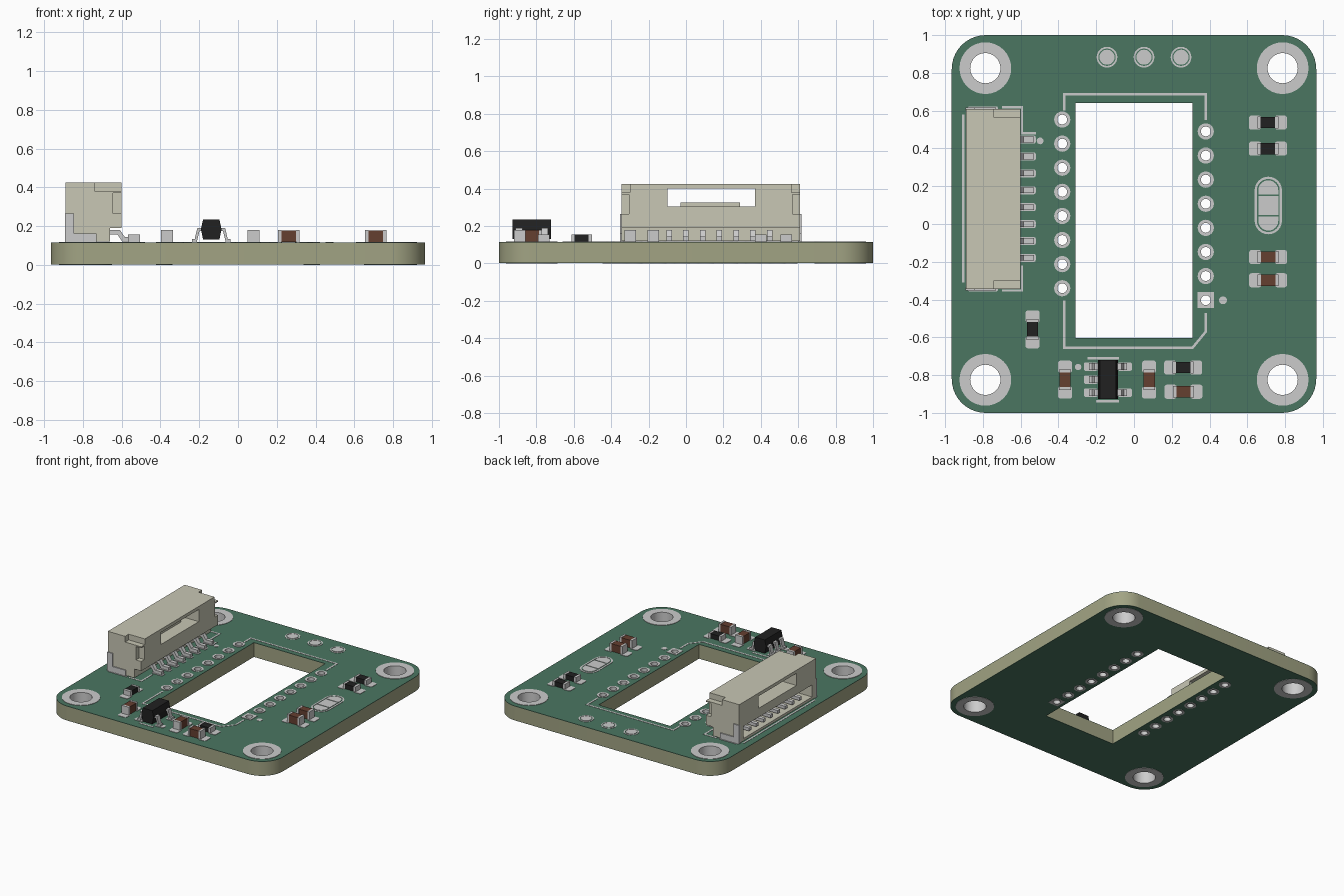
import bpy, bmesh, math
from mathutils import Vector

if "Cube" in bpy.data.objects:
    bpy.data.objects.remove(bpy.data.objects["Cube"])


def material(name, r, g, b):
    m = bpy.data.materials.new(name)
    m.diffuse_color = (r, g, b, 1)
    m.use_nodes = True
    m.node_tree.nodes["Principled BSDF"].inputs["Base Color"].default_value = m.diffuse_color
    return m


GREEN = material("solder_mask_green", 0.07, 0.18, 0.12)
OLIVE = material("laminate_olive", 0.36, 0.37, 0.23)
CREAM = material("connector_cream", 0.58, 0.57, 0.46)
BLACK = material("chip_black", 0.015, 0.015, 0.015)
BROWN = material("ceramic_brown", 0.13, 0.05, 0.03)


def finish(name, bm, mat=None, smooth=False):
    bmesh.ops.recalc_face_normals(bm, faces=bm.faces[:])
    me = bpy.data.meshes.new(name)
    bm.to_mesh(me)
    bm.free()
    ob = bpy.data.objects.new(name, me)
    bpy.context.collection.objects.link(ob)
    if mat:
        me.materials.append(mat)
    if smooth:
        bpy.ops.object.select_all(action='DESELECT')
        ob.select_set(True)
        bpy.context.view_layer.objects.active = ob
        bpy.ops.object.shade_smooth_by_angle(angle=math.radians(35))
    return ob


# ---- flat outlines ----
def circle(x, y, r, n=24):
    return [(x + r * math.cos(2 * math.pi * i / n), y + r * math.sin(2 * math.pi * i / n)) for i in range(n)]


def rrect(x, y, w, h, r=0.0, n=6):
    if r == 0:
        return [(x + sx * w / 2, y + sy * h / 2) for sx, sy in ((1, 1), (-1, 1), (-1, -1), (1, -1))]
    pts = []
    for k, (sx, sy) in enumerate(((1, 1), (-1, 1), (-1, -1), (1, -1))):
        for i in range(n + 1):
            a = math.pi / 2 * (k + i / n)
            pts.append((x + sx * (w / 2 - r) + r * math.cos(a), y + sy * (h / 2 - r) + r * math.sin(a)))
    return pts


def stroke(path, w):
    """Closed outline of a mitred line of width w."""
    p = [Vector(q) for q in path]
    norm = [Vector((a.y - b.y, b.x - a.x)).normalized() for a, b in zip(p, p[1:])]
    left, right = [], []
    for i, q in enumerate(p):
        n1, n2 = norm[max(i - 1, 0)], norm[min(i, len(norm) - 1)]
        off = (n1 + n2) / (1 + n1.dot(n2)) * w / 2
        left.append(tuple(q + off))
        right.append(tuple(q - off))
    return left + right[::-1]


def plate(name, shapes, mat=None, smooth=True):
    """Each shape: (z0, z1, outer loop, hole loops...)."""
    bm = bmesh.new()
    for z0, z1, *loops in shapes:
        edges = []
        for loop in loops:
            vs = [bm.verts.new((x, y, z0)) for x, y in loop]
            if len(loops) == 1:
                faces = [bm.faces.new(vs)]
            else:
                edges += [bm.edges.new((vs[i - 1], vs[i])) for i in range(len(vs))]
        if edges:
            res = bmesh.ops.triangle_fill(bm, use_beauty=True, edges=edges, normal=(0, 0, 1))
            faces = [f for f in res["geom"] if isinstance(f, bmesh.types.BMFace)]
        ext = bmesh.ops.extrude_face_region(bm, geom=faces, use_keep_orig=True)
        top = [v for v in ext["geom"] if isinstance(v, bmesh.types.BMVert)]
        bmesh.ops.translate(bm, verts=top, vec=(0, 0, z1 - z0))
    return finish(name, bm, mat, smooth)


def solid(name, prisms, mat=None):
    """Each prism: (xz profile, y0, y1)."""
    bm = bmesh.new()
    for prof, y0, y1 in prisms:
        a = [bm.verts.new((x, y0, z)) for x, z in prof]
        b = [bm.verts.new((x, y1, z)) for x, z in prof]
        bm.faces.new(a)
        bm.faces.new(b[::-1])
        for i in range(len(a)):
            bm.faces.new((a[i - 1], b[i - 1], b[i], a[i]))
    return finish(name, bm, mat)


def box(x0, x1, y0, y1, z0, z1):
    return ([(x0, z0), (x1, z0), (x1, z1), (x0, z1)], y0, y1)


# ---- circuit board with drilled holes and the central window ----
MOUNTS = [(sx * 0.787, sy * 0.825) for sx in (-1, 1) for sy in (-1, 1)]
PINS = [(-0.38, 0.553 - 0.1276 * i) for i in range(8)] + [(0.38, 0.49 - 0.1276 * i) for i in range(8)]
outline = rrect(0, 0, 1.93, 2.0, 0.18, 10)
holes = [rrect(0, 0.018, 0.62, 1.245)]
holes += [circle(x, y, 0.086, 32) for x, y in MOUNTS] + [circle(x, y, 0.032) for x, y in PINS]
TOP = 0.115
plate("board_core", [(0.004, 0.112, outline, *holes)], OLIVE)
plate("solder_mask_top", [(0.112, TOP, outline, *holes)], GREEN)
plate("solder_mask_bottom", [(0.002, 0.004, outline, *holes)], GREEN)


# ---- plated holes: barrel plus a ring on each side ----
def plated(x, y, r, wall, pad, n):
    return [(0, 0.118, circle(x, y, r + wall, n), circle(x, y, r, n)),
            (TOP, 0.118, pad, circle(x, y, r + wall, n)),
            (0, 0.002, pad, circle(x, y, r + wall, n))]


rings = []
for x, y in MOUNTS:
    rings += plated(x, y, 0.08, 0.006, circle(x, y, 0.137, 32), 32)
plate("mounting_hole_rings", rings)
rings = []
for i, (x, y) in enumerate(PINS):
    rings += plated(x, y, 0.026, 0.006, rrect(x, y, 0.085, 0.085) if i == 15 else circle(x, y, 0.043), 24)
plate("pin_hole_rings", rings)

# ---- part positions ----
RESISTORS = [(0.709, 0.537, 0), (0.709, 0.399, 0), (0.26, -0.76, 0), (-0.537, -0.558, 1)]
CAPACITORS = [(0.71, -0.175, 0), (0.71, -0.298, 0), (0.262, -0.888, 0), (-0.365, -0.824, 1), (0.08, -0.824, 1)]
TEST = [(-0.143, 0.883), (0.053, 0.883), (0.249, 0.883)]
LEAD_Y = [0.447 - 0.0895 * i for i in range(8)]
RX, RY = -0.138, -0.824
REG_LEADS = [(-1, -0.069), (-1, 0), (-1, 0.069), (1, -0.069), (1, 0.069)]
JX, JY = 0.711, 0.098

# ---- flat solder pads ----
pads = [circle(x, y, 0.04) for x, y in TEST]
for x, y, up in RESISTORS + CAPACITORS:
    for s in (-0.068, 0.068):
        pads.append(rrect(x, y + s, 0.075, 0.066, 0.015) if up else rrect(x + s, y, 0.066, 0.075, 0.015))
pads += [rrect(-0.565, y, 0.09, 0.042, 0.01) for y in LEAD_Y]
pads += [rrect(RX + 0.09 * s, RY + dy, 0.075, 0.045, 0.01) for s, dy in REG_LEADS]
pads.append(rrect(JX, JY, 0.106, 0.1))
for s in (-1, 1):
    arc = [(JX + 0.053 * math.cos(math.pi * i / 16), JY + s * (0.08 + 0.053 * math.sin(math.pi * i / 16)))
           for i in range(17)]
    pads.append(arc + [(JX - 0.053, JY + s * 0.058), (JX + 0.053, JY + s * 0.058)])
    pads.append(rrect(-0.8, 0.133 + s * 0.465, 0.16, 0.05, 0.01))
plate("solder_pads", [(TOP, 0.118, p) for p in pads])

# ---- printed outlines and marker dots ----
lines = [[(-0.37, 0.6), (-0.37, 0.687), (0.38, 0.687), (0.38, 0.55)],
         [(-0.37, -0.405), (-0.37, -0.655), (0.31, -0.655), (0.38, -0.57), (0.38, -0.47)],
         [(-0.7, 0.617), (-0.593, 0.617), (-0.593, 0.48), (-0.52, 0.48)],
         [(-0.7, -0.352), (-0.593, -0.352), (-0.593, -0.22)],
         [(-0.905, 0.58), (-0.905, -0.31)],
         [(-0.245, -0.71), (-0.08, -0.71)], [(-0.2, -0.938), (-0.08, -0.938)]]
marks = [(TOP, 0.117, stroke(p, 0.013)) for p in lines]
marks += [(TOP, 0.117, circle(x, y, r)) for x, y, r in ((-0.497, 0.44, 0.018), (0.471, -0.404, 0.021),
                                                       (-0.296, -0.757, 0.017))]
marks += [(TOP, 0.117, circle(x, y, 0.055), circle(x, y, 0.046)) for x, y in TEST]
marks.append((TOP, 0.117, rrect(JX, JY, 0.145, 0.305, 0.072), rrect(JX, JY, 0.121, 0.281, 0.06)))
plate("printed_marks", marks)


# ---- chip resistors and capacitors ----
def chips(name, places, height, mat):
    bodies, caps = [], []
    z = 0.118
    for x, y, up in places:
        def b(l0, l1, w, h):
            return box(x - w, x + w, y + l0, y + l1, z, h) if up else box(x + l0, x + l1, y - w, y + w, z, h)
        bodies.append(b(-0.038, 0.038, 0.03, z + height))
        for s in (-1, 1):
            l = sorted((s * 0.038, s * 0.055))
            caps.append(b(l[0], l[1], 0.031, z + height + 0.002))
    solid(name + "_bodies", bodies, mat)
    solid(name + "_end_caps", caps)


chips("resistor", RESISTORS, 0.036, BLACK)
chips("capacitor", CAPACITORS, 0.06, BROWN)

# ---- five-legged regulator chip ----
solid("regulator_body", [([(RX + a, z) for a, z in ((-0.053, 0.185), (-0.042, 0.235), (0.042, 0.235),
                          (0.053, 0.185), (0.042, 0.13), (-0.042, 0.13))], RY - 0.103, RY + 0.103)], BLACK)
solid("regulator_legs", [(stroke([(RX + s * a, z) for a, z in ((0.045, 0.183), (0.066, 0.183), (0.08, 0.126),
                         (0.1, 0.126))], 0.014), RY + dy - 0.018, RY + dy + 0.018) for s, dy in REG_LEADS])

# ---- side-entry connector ----
Y0, Y1 = -0.345, 0.61
housing = solid("connector_housing", [([(-0.89, 0.12), (-0.66, 0.12), (-0.66, 0.19), (-0.6, 0.19), (-0.6, 0.425),
                                        (-0.89, 0.425)], Y0, Y1)], CREAM)
cutters = solid("connector_cutter", [
    box(-1.0, -0.5, -0.1, 0.37, 0.305, 0.4),                  # latch window
    box(-1.0, -0.69, Y0 + 0.05, Y1 - 0.05, 0.14, 0.235),      # mating slot
    box(-0.74, -0.5, Y0 - 0.1, Y0 + 0.045, 0.38, 0.5),        # corner notches
    box(-0.74, -0.5, Y1 - 0.045, Y1 + 0.1, 0.38, 0.5),
    box(-0.645, -0.5, Y0 - 0.1, Y0 + 0.04, 0.265, 0.37),
    box(-0.645, -0.5, Y1 - 0.04, Y1 + 0.1, 0.265, 0.37)])
mod = housing.modifiers.new("cut", 'BOOLEAN')
mod.object = cutters
mod.operation = 'DIFFERENCE'
mod.solver = 'EXACT'
bpy.context.view_layer.objects.active = housing
bpy.ops.object.modifier_apply(modifier="cut")
bpy.data.objects.remove(cutters)
solid("connector_latch_ledge", [box(-0.76, -0.7, -0.03, 0.29, 0.3, 0.325)], CREAM)

# contacts run from the mating slot to the gull-wing feet
solid("connector_contacts", [(stroke([(-0.87, 0.168), (-0.615, 0.168), (-0.59, 0.132), (-0.53, 0.132)], 0.024),
                              y - 0.015, y + 0.015) for y in LEAD_Y])
tab = [(-0.892, 0.118), (-0.73, 0.118), (-0.73, 0.163), (-0.845, 0.163), (-0.845, 0.265), (-0.892, 0.265)]
solid("connector_solder_tabs", [(tab, Y0 - 0.008, Y0 + 0.01), (tab, Y1 - 0.01, Y1 + 0.008)])
